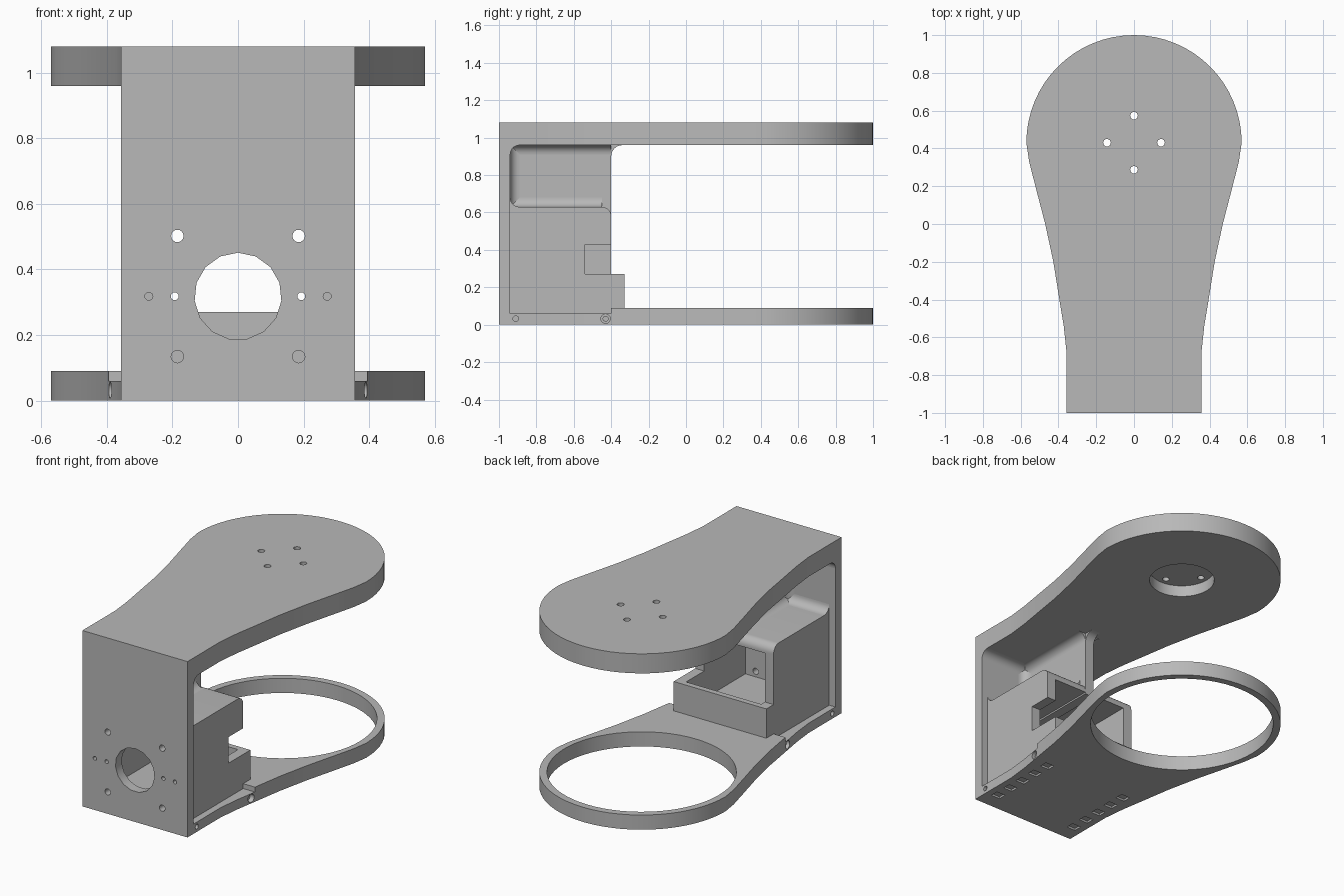
import bpy, bmesh, math
from mathutils import Vector

old = bpy.data.objects.get("Cube")
if old:
    bpy.data.objects.remove(old, do_unlink=True)

grey = bpy.data.materials.new("plain grey")
grey.use_nodes = True
grey.diffuse_color = (0.48, 0.48, 0.48, 1)
grey.node_tree.nodes["Principled BSDF"].inputs["Base Color"].default_value = grey.diffuse_color


def prism(name, pts, axis, lo, hi):
    """Extrude a 2D outline along an axis (the other two axes stay in xyz order)."""
    def place(p, h):
        c = list(p)
        c.insert("xyz".index(axis), h)
        return Vector(c)
    bm = bmesh.new()
    face = bm.faces.new([bm.verts.new(place(p, lo)) for p in pts])
    ext = bmesh.ops.extrude_face_region(bm, geom=[face])
    move = place((0, 0), hi - lo)
    bmesh.ops.translate(bm, vec=move, verts=[v for v in ext["geom"] if isinstance(v, bmesh.types.BMVert)])
    bmesh.ops.recalc_face_normals(bm, faces=bm.faces)
    me = bpy.data.meshes.new(name)
    bm.to_mesh(me)
    bm.free()
    me.materials.append(grey)
    ob = bpy.data.objects.new(name, me)
    bpy.context.collection.objects.link(ob)
    return ob


def box(name, x, y, z):
    return prism(name, [(x[0], y[0]), (x[1], y[0]), (x[1], y[1]), (x[0], y[1])], "z", *z)


def rod(name, centre, r, axis, lo, hi, n=24, start=0.0):
    pts = [(centre[0] + r * math.cos(start + math.tau * i / n),
            centre[1] + r * math.sin(start + math.tau * i / n)) for i in range(n)]
    return prism(name, pts, axis, lo, hi)


def fillet(name, corner, signs, r, axis, lo, hi, n=8):
    """Concave corner filler, sunk slightly into both neighbours."""
    (cu, cv), (su, sv), e = corner, signs, 0.004
    arc = [(cu + su * r * (1 - math.sin(t)), cv + sv * r * (1 - math.cos(t)))
           for t in (math.pi / 2 * i / n for i in range(n + 1))]
    pts = [(cu - su * e, cv - sv * e), (cu + su * r, cv - sv * e)] + arc + [(cu - su * e, cv + sv * r)]
    return smooth(prism(name, pts, axis, lo, hi))


def activate(ob):
    bpy.ops.object.select_all(action="DESELECT")
    ob.select_set(True)
    bpy.context.view_layer.objects.active = ob


def smooth(ob):
    activate(ob)
    bpy.ops.object.shade_smooth_by_angle(angle=math.radians(32))
    return ob


def combine(ob, tool, operation="DIFFERENCE"):
    mod = ob.modifiers.new("cut", "BOOLEAN")
    mod.operation, mod.solver, mod.object = operation, "EXACT", tool
    activate(ob)
    bpy.ops.object.modifier_apply(modifier=mod.name)
    bpy.data.objects.remove(tool, do_unlink=True)


# Shared plate outline: straight neck, flared flanks, round head
HEAD = (0.0, 0.43)
R = 0.57
flank = [(0.357, -1), (0.357, -0.68), (0.372, -0.54), (0.395, -0.4), (0.427, -0.2),
         (0.47, 0.0), (0.522, 0.2), (0.555, 0.33)]
steps = 32
arc = [(R * math.cos(math.pi * i / steps), HEAD[1] + R * math.sin(math.pi * i / steps))
       for i in range(steps + 1)]
outline = flank + arc + [(-x, y) for x, y in reversed(flank)]

# Top plate with mounting holes and a round recess underneath
top = prism("top_plate", outline, "z", 0.96, 1.08)
combine(top, rod("recess_cutter", HEAD, 0.187, "z", 0.9, 1.03, 40))
for dx, dy in ((1, 0), (-1, 0), (0, 1), (0, -1)):
    combine(top, rod("hole_cutter", (0.143 * dx, HEAD[1] + 0.143 * dy), 0.02, "z", 0.9, 1.2, 16))
smooth(top)

# Base plate: ring head, lowered neck, side screw holes, slots underneath
base = prism("base_plate", outline, "z", 0, 0.09)
combine(base, rod("ring_cutter", HEAD, 0.527, "z", -0.1, 0.2, 64))
combine(base, box("neck_cutter", (-1, 1), (-0.94, -0.4), (0.06, 0.2)))
combine(base, box("wall_gap_cutter", (-1, 1), (-1.1, -0.94), (-0.1, 0.2)))
for s in (-1, 1):
    for y, r, depth in ((-0.91, 0.015, 0.28), (-0.43, 0.013, 0.28), (-0.43, 0.025, 0.365)):
        lo, hi = sorted((s * depth, s * 0.6))
        combine(base, rod("screw_cutter", (y, 0.032), r, "x", lo, hi, 16))
    for i in range(5):
        y = -0.88 + 0.11 * i
        combine(base, box("slot_cutter", (s * 0.285 - 0.03, s * 0.285 + 0.03), (y - 0.025, y + 0.025), (-0.1, 0.012)))
smooth(base)

# Front wall with a large opening and screw holes
wall = box("front_wall", (-0.357, 0.357), (-1, -0.94), (0, 0.965))
combine(wall, rod("opening_cutter", (0, 0.318), 0.133, "y", -1.2, -0.8, 15, math.pi / 2))
for s in (-1, 1):
    for x, z, r in ((0.185, 0.502, 0.019), (0.185, 0.134, 0.019), (0.193, 0.318, 0.012), (0.272, 0.318, 0.012)):
        combine(wall, rod("hole_cutter", (s * x, z), r, "y", -1.2, -0.8, 16))
smooth(wall)

# Hollow housing: side profile with rounded rear top edge and low rear tray
r = 0.05
profile = [(-0.94, 0.06), (-0.4, 0.06), (-0.4, 0.09), (-0.33, 0.09), (-0.33, 0.27), (-0.4, 0.27)]
profile += [(-0.4 - r + r * math.cos(a), 0.63 - r + r * math.sin(a))
            for a in (math.pi / 2 * i / 8 for i in range(9))]
profile += [(-0.94, 0.63)]
housing = prism("housing", profile, "x", -0.315, 0.315)
combine(housing, box("cavity_cutter", (-0.255, 0.255), (-1, -0.365), (0.1, 0.57)))
combine(housing, box("side_notch_cutter", (0.2, 0.4), (-0.54, -0.35), (0.27, 0.43)))
smooth(housing)

# Central rib between housing, wall and top plate
rib = box("centre_rib", (-0.03, 0.03), (-0.945, -0.4), (0.56, 0.965))
smooth(rib)

# Fillets around the rib and wall
F = 0.05
fillet("wall_top_fillet", (-0.94, 0.96), (1, -1), F, "x", -0.357, 0.357)
fillet("wall_housing_fillet", (-0.94, 0.63), (1, 1), F, "x", -0.315, 0.315)
fillet("rib_rear_fillet", (-0.4, 0.96), (1, -1), 0.06, "x", -0.03, 0.03)
for s, side in ((-1, "right"), (1, "left")):
    fillet("rib_top_fillet_" + side, (s * 0.03, 0.96), (s, -1), F, "y", -0.94, -0.4)
    fillet("rib_front_fillet_" + side, (s * 0.03, -0.94), (s, 1), F, "z", 0.63, 0.96)
    fillet("rib_foot_fillet_" + side, (s * 0.03, 0.63), (s, 1), F, "y", -0.94, -0.45)
